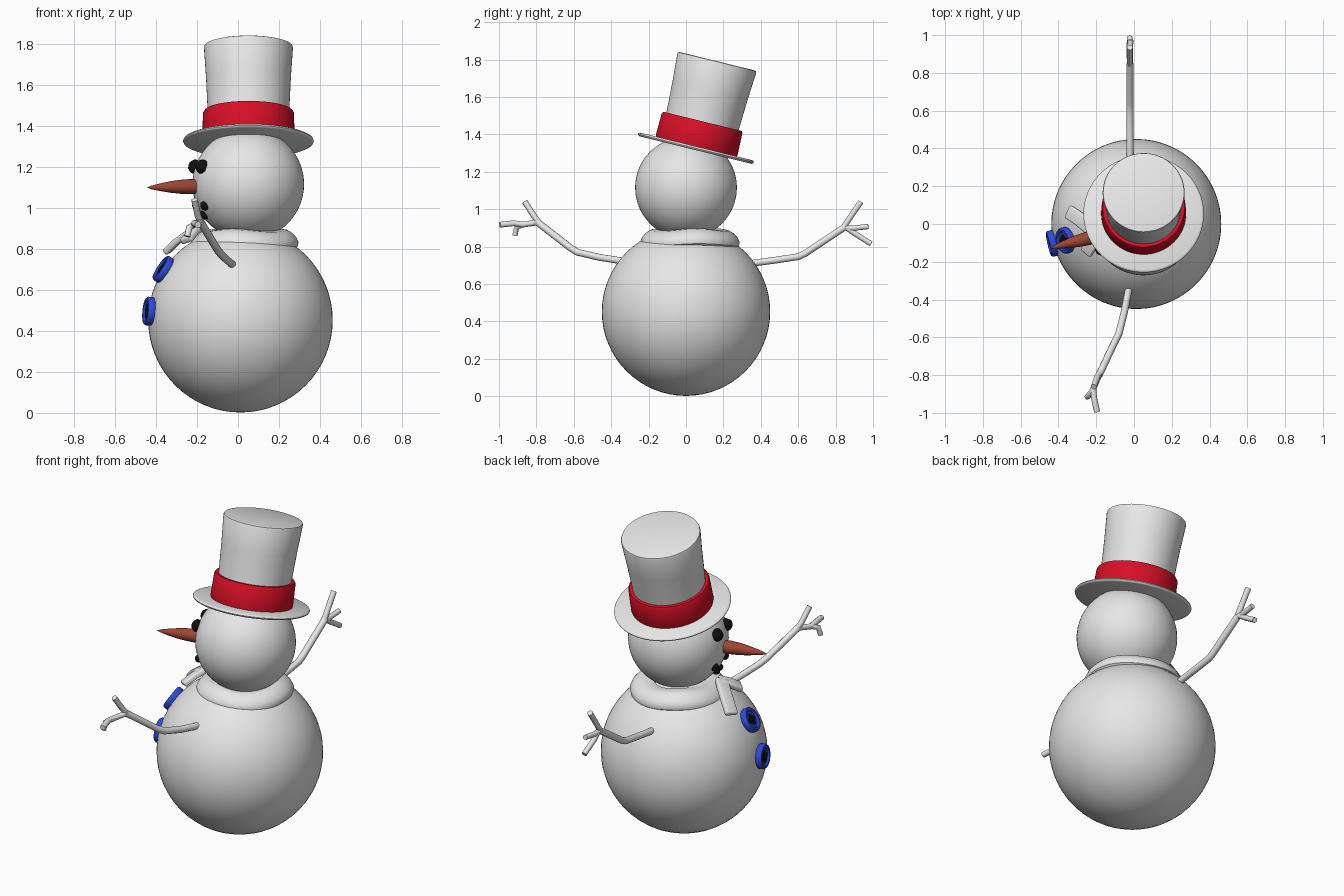
import bpy, bmesh, math, random
from mathutils import Vector, Matrix

if "Cube" in bpy.data.objects:
    bpy.data.objects.remove(bpy.data.objects["Cube"])

random.seed(4)

def material(name, r, g, b):
    m = bpy.data.materials.new(name)
    m.diffuse_color = (r, g, b, 1)
    m.use_nodes = True
    m.node_tree.nodes["Principled BSDF"].inputs["Base Color"].default_value = m.diffuse_color
    return m

GREY = material("pale_grey", 0.8, 0.8, 0.8)
RED = material("red", 0.68, 0.005, 0.02)
BLUE = material("blue", 0.03, 0.07, 0.68)
BLACK = material("coal_black", 0.005, 0.005, 0.005)
ORANGE = material("carrot", 0.34, 0.06, 0.035)

def finish(ob, mat, angle=40):
    ob.data.materials.clear()
    ob.data.materials.append(mat)
    bpy.ops.object.select_all(action='DESELECT')
    ob.select_set(True)
    bpy.context.view_layer.objects.active = ob
    bpy.ops.object.shade_smooth_by_angle(angle=math.radians(angle))
    return ob

def from_bmesh(name, bm, mat, matrix=Matrix(), angle=40):
    bmesh.ops.remove_doubles(bm, verts=bm.verts, dist=1e-5)
    bmesh.ops.recalc_face_normals(bm, faces=bm.faces)
    me = bpy.data.meshes.new(name)
    bm.to_mesh(me)
    bm.free()
    ob = bpy.data.objects.new(name, me)
    bpy.context.collection.objects.link(ob)
    ob.matrix_world = matrix
    return finish(ob, mat, angle)

def lathe(name, profile, mat, matrix=Matrix(), steps=64, wobble=0.0):
    """Revolve (radius, height) points about local z."""
    bm = bmesh.new()
    vs = [bm.verts.new((r, 0, z)) for r, z in profile]
    es = [bm.edges.new(p) for p in zip(vs, vs[1:])]
    bmesh.ops.spin(bm, geom=vs + es, cent=(0, 0, 0), axis=(0, 0, 1),
                   angle=math.tau, steps=steps)
    for v in bm.verts:
        a = math.atan2(v.co.y, v.co.x)
        v.co.z += wobble * math.sin(3 * a + 1)
    return from_bmesh(name, bm, mat, matrix)

def ball(name, centre, radius, mat, lumpy=0.0, seg=64):
    bm = bmesh.new()
    bmesh.ops.create_uvsphere(bm, u_segments=seg, v_segments=seg // 2, radius=radius)
    for v in bm.verts:
        v.co *= 1 + random.uniform(-lumpy, lumpy)
    return from_bmesh(name, bm, mat, Matrix.Translation(centre), 60)

def facing(point, direction):
    return Matrix.Translation(point) @ Vector(direction).to_track_quat('Z', 'Y').to_matrix().to_4x4()

# Snowballs
BODY, BODY_R = Vector((0.012, 0, 0.452)), 0.45
HEAD, HEAD_R = Vector((0.05, 0, 1.115)), 0.272
ball("body", BODY, BODY_R, GREY)
ball("head", HEAD, HEAD_R, GREY)

# The face is turned towards -x and a little to the front
TURN = math.radians(14.5)

def on_ball(centre, radius, offset_deg, z, out=0.0):
    """Point and normal on a snowball at height z, offset sideways from the face direction."""
    dz = z - centre.z
    h = math.sqrt(radius ** 2 - dz ** 2)
    a = TURN + math.radians(offset_deg)
    n = Vector((-h * math.cos(a), -h * math.sin(a), dz)).normalized()
    return centre + n * (radius + out), n

# Coal eyes and mouth
for side in (-1, 1):
    ball("eye", on_ball(HEAD, HEAD_R, 16 * side, 1.2)[0], 0.035, BLACK, 0.06, 14)
    ball("mouth_corner", on_ball(HEAD, HEAD_R, 18 * side, 1.01)[0], 0.023, BLACK, 0.06, 12)
    ball("mouth_coal", on_ball(HEAD, HEAD_R, 6 * side, 0.965)[0], 0.023, BLACK, 0.06, 12)

# Carrot nose
p, n = on_ball(HEAD, HEAD_R, 0, 1.103, -0.03)
lathe("nose", [(0, 0), (0.034, 0), (0.037, 0.05), (0.034, 0.1), (0.028, 0.15), (0.019, 0.2),
               (0.009, 0.245), (0, 0.27)], ORANGE, facing(p, (n.x, n.y, -0.02)), 24)

# Buttons: raised rim, recessed plate, dark thread holes
for z in (0.695, 0.495):
    p, n = on_ball(BODY, BODY_R, -1.5, z, 0.002)
    m = facing(p, n)
    lathe("button", [(0, -0.012), (0.066, -0.012), (0.07, -0.004), (0.07, 0.018), (0.064, 0.026),
                     (0.052, 0.026), (0.046, 0.016), (0, 0.016)], BLUE, m, 32)
    for i in range(4):
        a = math.tau * i / 4
        hole = m @ Matrix.Translation((0.018 * math.cos(a), 0.018 * math.sin(a), 0.016))
        lathe("button_hole", [(0, -0.003), (0.017, -0.003), (0.017, 0.004), (0, 0.004)],
              BLACK, hole, 12)

# Top hat, tilted backwards
HAT = Matrix.Translation((0.051, 0.053, 1.326)) @ Matrix.Rotation(math.radians(-13.8), 4, 'X')
lathe("hat_brim", [(0, -0.01), (0.308, -0.01), (0.316, -0.006), (0.319, 0), (0.316, 0.006),
                   (0.308, 0.01), (0, 0.01)], GREY, HAT)
lathe("hat_crown", [(0, 0), (0.196, 0), (0.199, 0.15), (0.207, 0.32), (0.217, 0.468),
                    (0.214, 0.476), (0.205, 0.479), (0, 0.479)], GREY, HAT)
lathe("hat_band", [(0.19, 0.008), (0.222, 0.008), (0.225, 0.018), (0.222, 0.138),
                   (0.216, 0.148), (0.195, 0.148), (0.19, 0.008)], RED, HAT)

# Scarf wrapped round the neck
lathe("scarf_wrap", [(0.12, 0.86), (0.14, 0.885), (0.18, 0.892), (0.21, 0.887), (0.235, 0.872),
                     (0.255, 0.85), (0.265, 0.828), (0.262, 0.81), (0.25, 0.8), (0.12, 0.86)],
      GREY, Matrix.Translation((0.03, 0.022, 0)), 64, 0.006)

def scarf_tail(name, xy_points, width):
    """Ribbon lying on the body surface."""
    pts = []
    for x, y in xy_points:
        d = Vector((x - BODY.x, y - BODY.y))
        up = math.sqrt(BODY_R ** 2 - d.length_squared)
        pts.append(BODY + Vector((d.x, d.y, up)).normalized() * (BODY_R + 0.045))
    bm = bmesh.new()
    rows = []
    for i, p in enumerate(pts):
        t = pts[min(i + 1, len(pts) - 1)] - pts[max(i - 1, 0)]
        s = (p - BODY).cross(t).normalized() * width / 2
        rows.append((bm.verts.new(p - s), bm.verts.new(p + s)))
    for a, b in zip(rows, rows[1:]):
        bm.faces.new((a[0], a[1], b[1], b[0]))
    ob = from_bmesh(name, bm, GREY)
    solid = ob.modifiers.new("thickness", 'SOLIDIFY')
    solid.thickness, solid.offset = 0.032, 0
    bev = ob.modifiers.new("soft_edges", 'BEVEL')
    bev.width, bev.segments = 0.01, 3

scarf_tail("scarf_tail_long", [(-0.17, -0.06), (-0.22, -0.01), (-0.27, 0.03), (-0.315, 0.06)], 0.075)
scarf_tail("scarf_tail_short", [(-0.17, -0.04), (-0.2, -0.09), (-0.23, -0.14)], 0.07)

def twig(name, paths):
    """Round stick with branches: each entry is (radius, points)."""
    for i, (radius, pts) in enumerate(paths):
        cu = bpy.data.curves.new(name, 'CURVE')
        cu.dimensions = '3D'
        cu.bevel_depth, cu.bevel_resolution, cu.use_fill_caps = radius, 3, True
        sp = cu.splines.new('POLY')
        sp.points.add(len(pts) - 1)
        for q, co in zip(sp.points, pts):
            q.co = (*co, 1)
        ob = bpy.data.objects.new(name if i == 0 else name + "_finger", cu)
        bpy.context.collection.objects.link(ob)
        bpy.ops.object.select_all(action='DESELECT')
        ob.select_set(True)
        bpy.context.view_layer.objects.active = ob
        bpy.ops.object.convert(target='MESH')
        finish(bpy.context.object, GREY, 50)

# Twig arms
twig("arm_front", [
    (0.019, [(-0.025, -0.33, 0.722), (-0.05, -0.46, 0.742), (-0.08, -0.58, 0.77),
             (-0.1, -0.62, 0.795), (-0.185, -0.8, 0.935)]),
    (0.016, [(-0.18, -0.785, 0.925), (-0.195, -0.81, 0.96), (-0.212, -0.862, 1.04)]),
    (0.016, [(-0.18, -0.79, 0.93), (-0.215, -0.87, 0.918), (-0.212, -0.92, 0.925), (-0.195, -0.995, 0.917)]),
    (0.015, [(-0.212, -0.87, 0.918), (-0.238, -0.905, 0.905), (-0.247, -0.915, 0.86)])])
twig("arm_back", [
    (0.019, [(-0.022, 0.33, 0.708), (-0.022, 0.48, 0.728), (-0.022, 0.6, 0.746),
             (-0.022, 0.635, 0.762), (-0.022, 0.85, 0.905)]),
    (0.016, [(-0.022, 0.84, 0.9), (-0.022, 0.87, 0.945), (-0.022, 0.935, 1.04)]),
    (0.015, [(-0.022, 0.84, 0.9), (-0.022, 0.89, 0.898), (-0.018, 0.975, 0.908)]),
    (0.015, [(-0.022, 0.86, 0.9), (-0.026, 0.905, 0.868), (-0.022, 0.99, 0.815)])])
